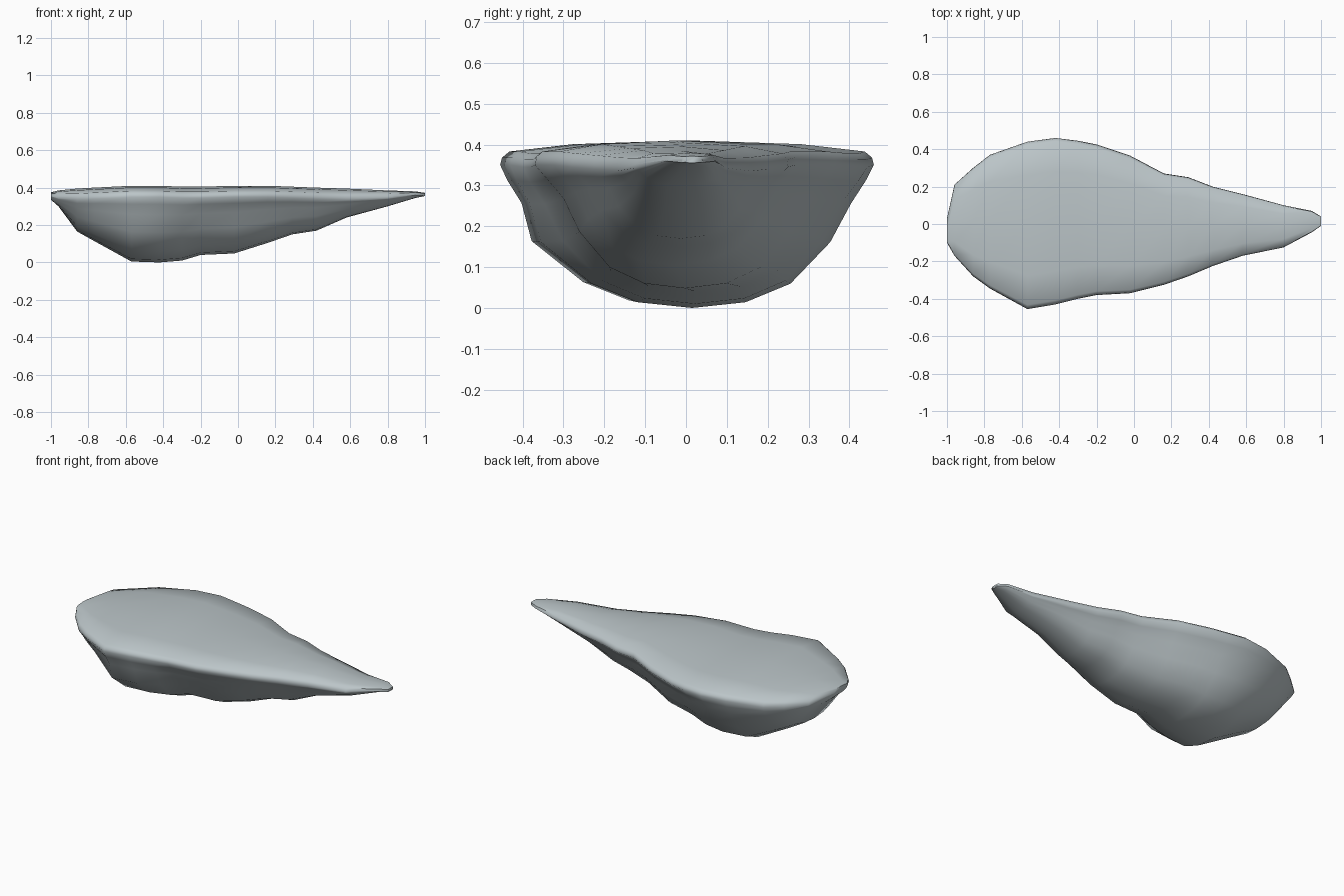
import bpy, bmesh

# Stations along the length: x, front y, back y, keel z, top z, front fullness, back fullness
STATIONS = [
    (-1.00, -0.10, 0.03, 0.335, 0.375, 1.00, 1.00),
    (-0.96, -0.17, 0.21, 0.30, 0.385, 0.98, 1.00),
    (-0.86, -0.28, 0.30, 0.165, 0.395, 0.95, 1.00),
    (-0.77, -0.345, 0.37, 0.115, 0.40, 0.94, 1.00),
    (-0.57, -0.455, 0.44, 0.005, 0.41, 0.96, 0.98),
    (-0.42, -0.43, 0.46, 0.00, 0.41, 0.97, 0.95),
    (-0.30, -0.40, 0.445, 0.01, 0.405, 0.95, 0.92),
    (-0.20, -0.38, 0.425, 0.04, 0.405, 0.91, 0.89),
    (-0.02, -0.37, 0.365, 0.048, 0.41, 0.88, 0.88),
    (0.16, -0.325, 0.27, 0.105, 0.41, 0.89, 0.90),
    (0.29, -0.28, 0.25, 0.15, 0.405, 0.90, 0.87),
    (0.42, -0.225, 0.20, 0.17, 0.40, 0.90, 0.88),
    (0.58, -0.17, 0.16, 0.24, 0.395, 0.92, 0.90),
    (0.80, -0.125, 0.10, 0.30, 0.385, 0.95, 0.95),
    (0.95, -0.045, 0.07, 0.345, 0.38, 1.00, 1.00),
    (1.00, -0.01, 0.04, 0.355, 0.372, 1.00, 1.00),
]
# Half section below the rim: width fraction, depth fraction
UNDER = [(0.98, 0.11), (0.92, 0.27), (0.80, 0.54), (0.57, 0.83), (0.31, 0.96)]


def section(x, y0, y1, keel, top, front, back):
    """One closed ring: gently domed top, rounded rim, deep belly."""
    mid, half = (y0 + y1) / 2, (y1 - y0) / 2
    thick = top - keel
    edge = top - min(0.030, thick * 0.25)
    rim = top - min(0.060, thick * 0.5)
    # Low shoulder bulging out of the front near the widest part
    shoulder = 0.11 * max(0, 1 - abs(x + 0.50) / 0.22)

    def side(sign, full):
        pts = [(0.6, top - 0.3 * (top - edge)), (0.95, edge + 0.003), (0.99, edge - 0.012), (1.0, rim)]
        for s, t in UNDER:
            bulge = shoulder if sign < 0 and 0.5 < t < 0.6 else 0
            # The underside keeps full width at the rim and narrows below it
            width = full + bulge if t > 0.2 else (1 + full) / 2
            pts.append((s * width, rim - t * (rim - keel)))
        return [(x, mid + sign * half * s, z) for s, z in pts]

    return ([(x, mid, top)] + side(1, back) + [(x, mid, keel)]
            + side(-1, front)[::-1])


# Teardrop rock slab lofted from the sections
bm = bmesh.new()
rings = [[bm.verts.new(p) for p in section(*s)] for s in STATIONS]
n = len(rings[0])
for a, b in zip(rings, rings[1:]):
    for i in range(n):
        j = (i + 1) % n
        bm.faces.new((a[i], a[j], b[j], b[i]))
bm.faces.new(rings[0])
bm.faces.new(rings[-1][::-1])
bmesh.ops.recalc_face_normals(bm, faces=bm.faces[:])
mesh = bpy.data.meshes.new("rock_slab")
bm.to_mesh(mesh)
bm.free()
rock = bpy.data.objects.new("rock_slab", mesh)
bpy.context.collection.objects.link(rock)

# Single pale stone colour
stone = bpy.data.materials.new("pale blue grey stone")
stone.diffuse_color = (0.50, 0.56, 0.58, 1)
mesh.materials.append(stone)

# Smooth shading with the hard ends kept
bpy.context.view_layer.objects.active = rock
rock.select_set(True)
bpy.ops.object.shade_smooth_by_angle(angle=1.05)
